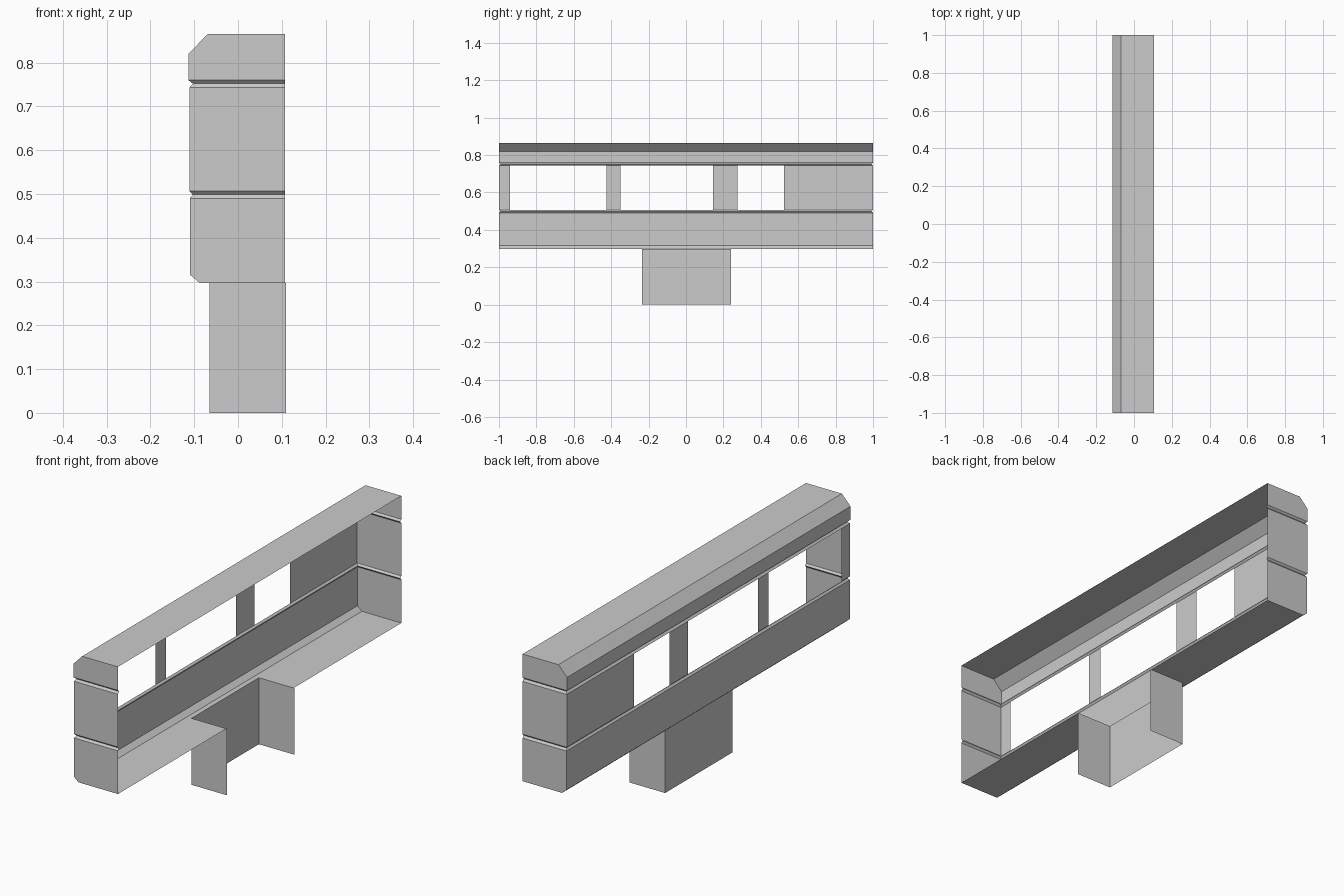
import bpy, bmesh

if "Cube" in bpy.data.objects:
    bpy.data.objects.remove(bpy.data.objects["Cube"])

OPEN_X = 0.107   # open side of the shell


def make_object(name, quads):
    """Build one flat-shaded sheet object from corner-point faces."""
    bm = bmesh.new()
    for q in quads:
        bm.faces.new([bm.verts.new(p) for p in q])
    bmesh.ops.remove_doubles(bm, verts=bm.verts, dist=0.0005)
    mesh = bpy.data.meshes.new(name)
    bm.to_mesh(mesh)
    bm.free()
    obj = bpy.data.objects.new(name, mesh)
    bpy.context.collection.objects.link(obj)
    return obj


def band(rows, back=True):
    """Wrap a (back x, half length, z) profile around both ends and the back."""
    quads = []
    for (x0, h0, z0), (x1, h1, z1) in zip(rows, rows[1:]):
        quads.append([(x0, -h0, z0), (OPEN_X, -h0, z0), (OPEN_X, -h1, z1), (x1, -h1, z1)])
        quads.append([(OPEN_X, h0, z0), (x0, h0, z0), (x1, h1, z1), (OPEN_X, h1, z1)])
        if back:
            quads.append([(x0, h0, z0), (x0, -h0, z0), (x1, -h1, z1), (x1, h1, z1)])
    return quads


def flat(x0, x1, y0, y1, z, up):
    q = [(x0, y0, z), (x1, y0, z), (x1, y1, z), (x0, y1, z)]
    return q if up else q[::-1]


# Stem limits
SX0, SX1, SY0, SY1, FLOOR = -0.065, 0.11, -0.235, 0.24, 0.297

# Lower band with a small bottom chamfer, and a floor notched around the stem
lower = band([(-0.088, 1, FLOOR), (-0.11, 1, 0.316), (-0.11, 1, 0.49)])
lower += [flat(-0.088, OPEN_X, -1, SY0, FLOOR, False),
          flat(-0.088, OPEN_X, SY1, 1, FLOOR, False),
          flat(-0.088, SX0, SY0, SY1, FLOOR, False)]
make_object("lower_band", lower)

# V-shaped grooves between the bands
make_object("lower_groove", band([(-0.11, 1, 0.49), (-0.103, 0.992, 0.499), (-0.111, 1, 0.507)]))
make_object("upper_groove", band([(-0.111, 1, 0.743), (-0.103, 0.992, 0.752), (-0.113, 1, 0.76)]))

# Middle band: end walls, with back posts leaving open windows
make_object("middle_end_walls", band([(-0.111, 1, 0.507), (-0.111, 1, 0.743)], back=False))
for y0, y1 in [(-1, -0.94), (-0.425, -0.35), (0.145, 0.275), (0.525, 1)]:
    make_object("window_post", [[(-0.111, y1, 0.507), (-0.111, y0, 0.507),
                                 (-0.111, y0, 0.743), (-0.111, y1, 0.743)]])

# Top band with chamfered back edge and flat roof
top = band([(-0.113, 1, 0.76), (-0.113, 1, 0.82), (-0.07, 1, 0.865)])
top.append(flat(-0.07, OPEN_X, -1, 1, 0.865, True))
make_object("top_band", top)

# Three-sided stem, open on the right and at the bottom
path = [(SX1, SY1), (SX0, SY1), (SX0, SY0), (SX1, SY0)]
make_object("stem", [[(*a, 0), (*b, 0), (*b, FLOOR), (*a, FLOOR)]
                     for a, b in zip(path, path[1:])])
